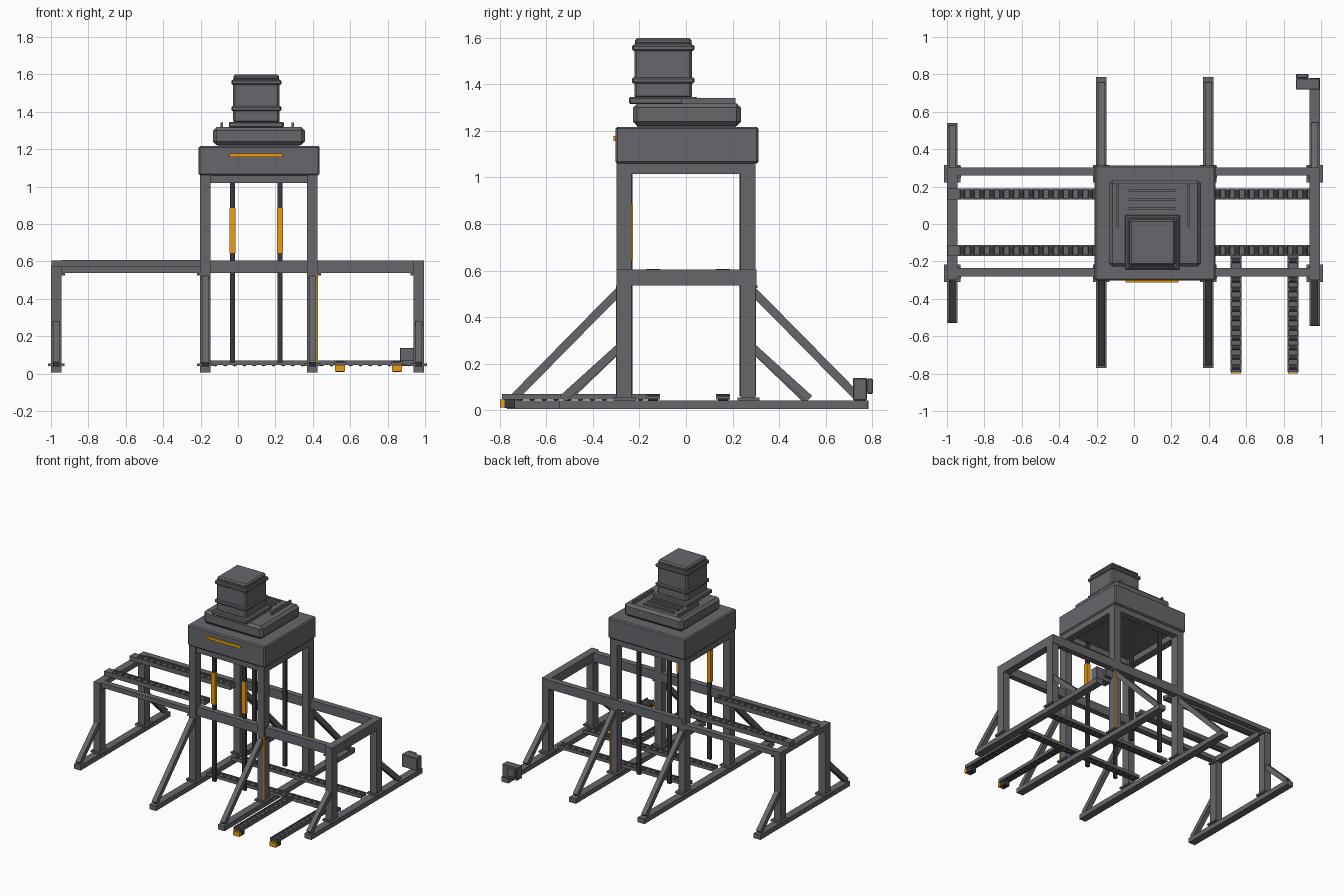
import bpy, bmesh, math
from mathutils import Vector, Matrix

if "Cube" in bpy.data.objects:
    bpy.data.objects.remove(bpy.data.objects["Cube"])


def material(name, col):
    m = bpy.data.materials.new(name)
    m.diffuse_color = (*col, 1)
    m.use_nodes = True
    m.node_tree.nodes["Principled BSDF"].inputs["Base Color"].default_value = m.diffuse_color
    return m


ORANGE = material("orange_paint", (0.85, 0.34, 0.004))
GREY = material("grey_steel", (0.135, 0.137, 0.15))
DARK = material("dark_steel", (0.04, 0.04, 0.044))


def finish(name, bm, mat=None, bevel=0):
    me = bpy.data.meshes.new(name)
    bmesh.ops.recalc_face_normals(bm, faces=bm.faces)
    bm.to_mesh(me)
    bm.free()
    ob = bpy.data.objects.new(name, me)
    bpy.context.collection.objects.link(ob)
    me.materials.append(mat or GREY)
    if bevel:
        b = ob.modifiers.new("Bevel", "BEVEL")
        b.width, b.segments = bevel, 1
    return ob


def add_box(bm, x0, x1, y0, y1, z0, z1):
    m = Matrix.Translation(((x0 + x1) / 2, (y0 + y1) / 2, (z0 + z1) / 2))
    bmesh.ops.create_cube(bm, size=1, matrix=m @ Matrix.Diagonal((x1 - x0, y1 - y0, z1 - z0, 1)))


def box(name, x0, x1, y0, y1, z0, z1, mat=None, bevel=0):
    bm = bmesh.new()
    add_box(bm, x0, x1, y0, y1, z0, z1)
    return finish(name, bm, mat, bevel)


def brace(name, xc, w, t, y0, z0, y1, z1):
    # diagonal bar in the y-z plane
    a, b = Vector((xc, y0, z0)), Vector((xc, y1, z1))
    bm = bmesh.new()
    rot = Matrix.Rotation(-math.atan2(b.y - a.y, b.z - a.z), 4, 'X')
    bmesh.ops.create_cube(bm, size=1, matrix=Matrix.Translation((a + b) / 2) @ rot
                          @ Matrix.Diagonal((w, t, (b - a).length, 1)))
    return finish(name, bm)


def roller_rail(name, start, length, z, h=0.025, along_y=False):
    # channel tray with two side walls, and a row of dark rollers in it
    tray, rollers = bmesh.new(), bmesh.new()
    for s in (-1, 1):
        add_box(tray, 0, length, s * 0.026 - 0.004, s * 0.026 + 0.004, z, z + h)
    add_box(tray, 0, length, -0.026, 0.026, z + 0.002, z + h - 0.009)
    n = round(length / 0.052)
    for i in range(n):
        x = (i + 0.5) * length / n
        bmesh.ops.create_cone(rollers, cap_ends=True, segments=12, radius1=0.015, radius2=0.015,
                              depth=0.044, matrix=Matrix.Translation((x, 0, z + h - 0.016))
                              @ Matrix.Rotation(math.pi / 2, 4, 'X'))
    m = Matrix.Translation((*start, 0))
    if along_y:
        m = m @ Matrix.Rotation(math.pi / 2, 4, 'Z')
    for bm, part, mat in ((tray, name, GREY), (rollers, name + "_rollers", DARK)):
        bmesh.ops.transform(bm, matrix=m, verts=bm.verts)
        finish(part, bm, mat)


# four trestle frames: feet, posts, foot plates and braces
# name, x centre, foot y range, post top, brace foot y, brace top z
FRAMES = [("left_end", -0.972, -0.53, 0.54, 0.573, 0.515, 0.265),
          ("tower_left", -0.174, -0.77, 0.785, 1.02, 0.745, 0.51),
          ("tower_right", 0.398, -0.77, 0.785, 1.02, 0.745, 0.51),
          ("right_end", 0.967, -0.545, 0.78, 0.605, 0.53, 0.265)]
for name, xc, y0, y1, top, by, bz in FRAMES:
    box(name + "_foot", xc - 0.028, xc + 0.028, y0, y1, 0.005, 0.042)
    for s, side in ((-1, "front"), (1, "back")):
        yc = s * 0.266
        box(f"{name}_{side}_post", xc - 0.028, xc + 0.028, yc - 0.032, yc + 0.032, 0.04, top)
        box(f"{name}_{side}_foot_plate", xc - 0.044, xc + 0.044, yc - 0.045, yc + 0.05, 0.042, 0.054)
        brace(f"{name}_{side}_brace", xc, 0.036, 0.036, s * by, 0.048, s * 0.29, bz)

# end cross beams, tower top ring, long side beams (left side is lower)
for name, xc, top in (("left", -0.972, 0.573), ("right", 0.967, 0.605)):
    box(name + "_end_beam", xc - 0.028, xc + 0.028, -0.24, 0.24, 0.535, top)
for name, xc in (("left", -0.174), ("right", 0.398)):
    box(f"tower_{name}_top_beam", xc - 0.028, xc + 0.028, -0.298, 0.298, 1.015, 1.062)
for name, yc in (("front", -0.258), ("back", 0.281)):
    box(name + "_left_long_beam", -0.998, -0.17, yc - 0.022, yc + 0.022, 0.537, 0.572)
    box(name + "_long_beam", -0.18, 0.993, yc - 0.022, yc + 0.022, 0.537, 0.604)
    box(f"tower_{name}_top_beam", -0.15, 0.375, yc - 0.03, yc + 0.018, 1.018, 1.062)

# corner brackets where the long beams meet the posts
for xc, s in ((-0.972, 1), (-0.174, -1), (0.398, 1), (0.967, -1)):
    for y in (-0.258, 0.281):
        x0, x1 = sorted((xc + s * 0.028, xc + s * 0.046))
        box("beam_bracket", x0, x1, y - 0.034, y + 0.026, 0.525, 0.537)

# roller rails: upper left pair, floor right pair, front outfeed pair
for y in (-0.142, 0.16):
    roller_rail("upper_rail", (-0.944, y), 0.79, 0.572, 0.035)
    box("upper_rail_end", -0.998, -0.944, y - 0.03, y + 0.03, 0.572, 0.605)
    roller_rail("floor_rail", (-0.146, y), 1.085, 0.045)
for x in (0.545, 0.85):
    roller_rail("outfeed_rail", (x, -0.79), 0.62, 0.045, along_y=True)
    box("outfeed_end_stop", x - 0.026, x + 0.026, -0.8, -0.78, 0.012, 0.046, ORANGE)
    box("outfeed_support", x - 0.022, x + 0.022, -0.78, -0.735, 0.008, 0.045, DARK)

# drive box on the long right foot
box("drive_box", 0.865, 0.993, 0.718, 0.778, 0.042, 0.138, None, 0.004)
box("drive_cap", 0.865, 0.932, 0.778, 0.803, 0.07, 0.135, None, 0.004)

# vertical guide rods with orange carriages
for s, side in ((-1, "front"), (1, "back")):
    for x in (-0.03, 0.224):
        y = s * 0.24
        box(side + "_guide_rod", x - 0.014, x + 0.014, y - 0.01, y + 0.01, 0.06, 1.065, DARK)
        if s < 0:
            box("carriage", x - 0.016, x + 0.016, y - 0.016, y + 0.012, 0.645, 0.885, ORANGE)
    # warning strips on the right tower posts
    ya, yb = sorted((s * 0.292, s * 0.301))
    box(side + "_warning_strip", 0.42, 0.429, ya, yb, 0.06, 0.535, ORANGE)

# head box and its front stripe
box("head_box", -0.21, 0.435, -0.303, 0.312, 1.06, 1.218, None, 0.008)
box("head_stripe", -0.045, 0.238, -0.312, -0.302, 1.157, 1.178, ORANGE)

# gearbox plate with side rails and ribs
box("gearbox_neck", -0.11, 0.33, -0.21, 0.215, 1.21, 1.24)
box("gearbox", -0.133, 0.357, -0.228, 0.236, 1.222, 1.318, None, 0.018)
for x in (-0.086, 0.292):
    box("gearbox_side_rail", x - 0.007, x + 0.007, -0.02, 0.213, 1.315, 1.342)
for y in (0.085, 0.13, 0.18):
    box("gearbox_rib", -0.03, 0.225, y - 0.007, y + 0.007, 1.315, 1.33)

# motor: base flange, body, bands and cap
MX, MY = 0.098, -0.098


def block(name, half, z0, z1, bevel):
    box(name, MX - half, MX + half, MY - half, MY + half, z0, z1, None, bevel)


block("motor_base", 0.147, 1.315, 1.346, 0.006)
block("motor_body", 0.124, 1.34, 1.585, 0.01)
block("motor_lower_band", 0.134, 1.404, 1.43, 0.006)
block("motor_upper_band", 0.134, 1.544, 1.57, 0.006)
block("motor_cap", 0.122, 1.57, 1.6, 0.01)
